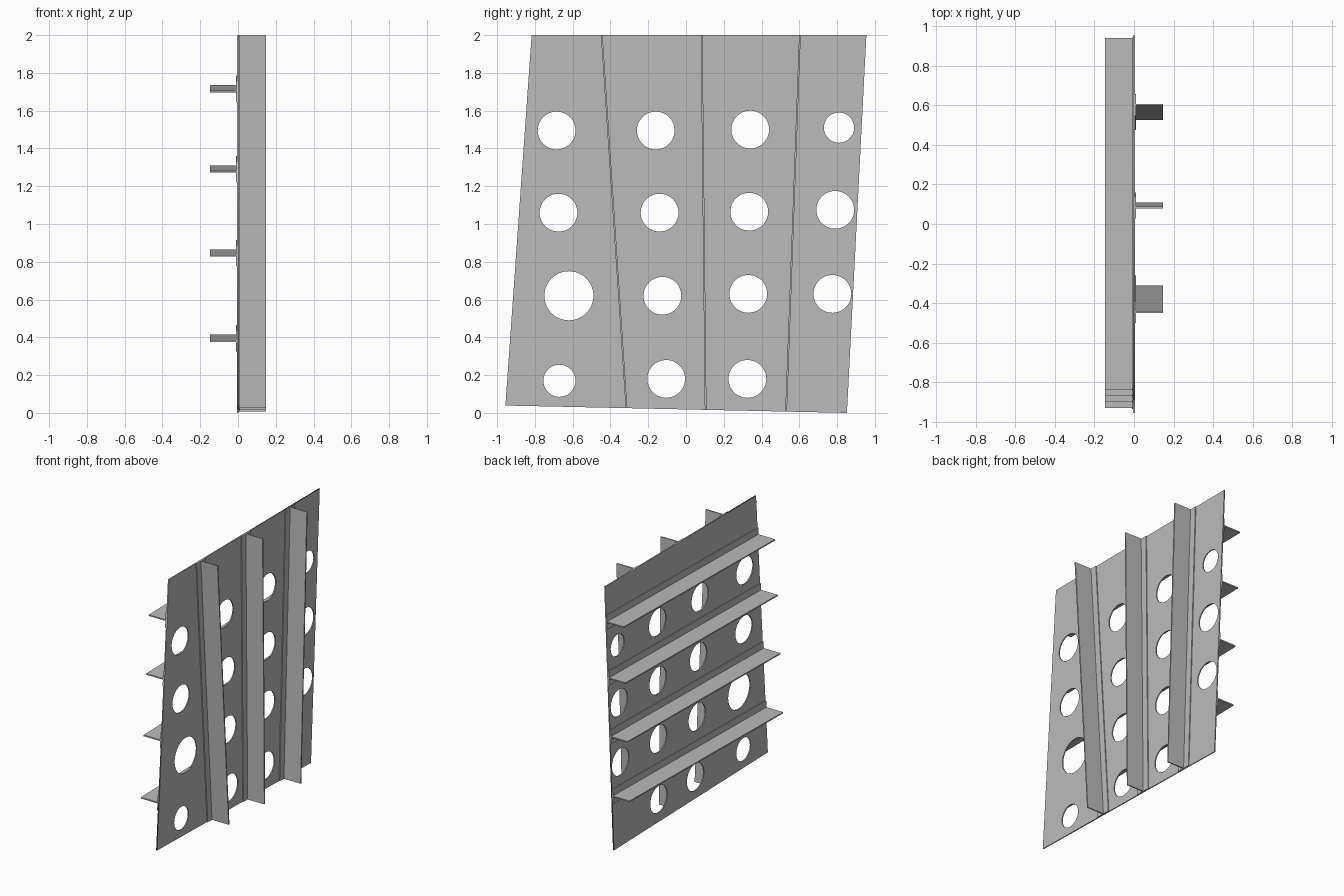
import bpy
import bmesh
from math import sin, cos, pi
from mathutils import Matrix

old = bpy.data.objects.get("Cube")
if old:
    bpy.data.objects.remove(old, do_unlink=True)

grey = bpy.data.materials.new("panel grey")
grey.use_nodes = True
colour = (0.5, 0.5, 0.5, 1)
grey.diffuse_color = colour
grey.node_tree.nodes["Principled BSDF"].inputs["Base Color"].default_value = colour

PLATE = 0.004      # half thickness of the plate
FOOT = 0.010       # outer face of the stiffener feet
REACH = 0.147      # outer edge of the webs
WEB = 0.0045       # half thickness of the webs
FLANGE = 0.055     # half width of the feet


# Outline edges of the plate
def front_y(z):
    return -0.956 + 0.068 * z / 0.96 - 0.003


def back_y(z):
    return 0.852 + 0.0515 * z


def bottom_z(y):
    return 0.019 - 0.021 * y


def prism(name, corners, x0, x1):
    """Solid from a (y, z) outline spanning x0 to x1."""
    bm = bmesh.new()
    face = bm.faces.new([bm.verts.new((x0, y, z)) for y, z in corners])
    out = bmesh.ops.extrude_face_region(bm, geom=[face])
    for v in out["geom"]:
        if isinstance(v, bmesh.types.BMVert):
            v.co.x = x1
    bmesh.ops.recalc_face_normals(bm, faces=bm.faces)
    mesh = bpy.data.meshes.new(name)
    bm.to_mesh(mesh)
    bm.free()
    mesh.materials.append(grey)
    obj = bpy.data.objects.new(name, mesh)
    bpy.context.collection.objects.link(obj)


def upright_outline(bottom, top, w):
    return [(bottom - w, bottom_z(bottom - w)), (bottom + w, bottom_z(bottom + w)),
            (top + w, 2), (top - w, 2)]


def level_outline(front, back, w):
    return [(front_y(front - w), front - w), (back_y(back - w), back - w),
            (back_y(back + w), back + w), (front_y(front + w), front + w)]


# Perforated plate: outline and holes as one filled flat curve
curve = bpy.data.curves.new("plate", "CURVE")
curve.dimensions = "2D"
curve.fill_mode = "BOTH"
curve.extrude = PLATE


def loop(points):
    spline = curve.splines.new("POLY")
    spline.points.add(len(points) - 1)
    for p, (y, z) in zip(spline.points, points):
        p.co = (y, z, 0, 1)
    spline.use_cyclic_u = True


loop([(front_y(0.04), 0.039), (0.852, 0), (back_y(2), 2), (front_y(2), 2)])
holes = [
    (-0.685, 1.495, 0.1), (-0.16, 1.495, 0.1), (0.34, 1.50, 0.1), (0.81, 1.51, 0.08),
    (-0.675, 1.06, 0.1), (-0.14, 1.06, 0.1), (0.335, 1.065, 0.1), (0.79, 1.075, 0.1),
    (-0.62, 0.62, 0.13), (-0.125, 0.62, 0.1), (0.33, 0.63, 0.1), (0.775, 0.63, 0.1),
    (-0.67, 0.17, 0.085), (-0.105, 0.18, 0.1), (0.325, 0.18, 0.1),
]
for y, z, r in holes:
    loop([(y + r * cos(2 * pi * i / 48), z + r * sin(2 * pi * i / 48)) for i in range(48)])

plate = bpy.data.objects.new("plate", curve)
bpy.context.collection.objects.link(plate)
bpy.ops.object.select_all(action="DESELECT")
plate.select_set(True)
bpy.context.view_layer.objects.active = plate
bpy.ops.object.convert(target="MESH")
plate = bpy.context.object
# Stand the flat sheet up in the y-z plane
plate.data.transform(Matrix(((0, 0, 1, 0), (1, 0, 0, 0), (0, 1, 0, 0), (0, 0, 0, 1))))
plate.data.materials.clear()
plate.data.materials.append(grey)

# Upright T stiffeners on the +x face: (bottom y, top y)
for n, (low, high) in enumerate([(-0.315, -0.446), (0.104, 0.083), (0.53, 0.603)], 1):
    prism(f"upright_web_{n}", upright_outline(low, high, WEB), PLATE, REACH)
    prism(f"upright_foot_{n}", upright_outline(low, high, FLANGE), PLATE, FOOT)

# Level T stiffeners on the -x face: (front z, back z)
for n, front in enumerate([0.381, 0.832, 1.277, 1.702], 1):
    prism(f"level_web_{n}", level_outline(front, front + 0.029, WEB), -PLATE, -REACH)
    prism(f"level_foot_{n}", level_outline(front, front + 0.029, FLANGE), -PLATE, -FOOT)
